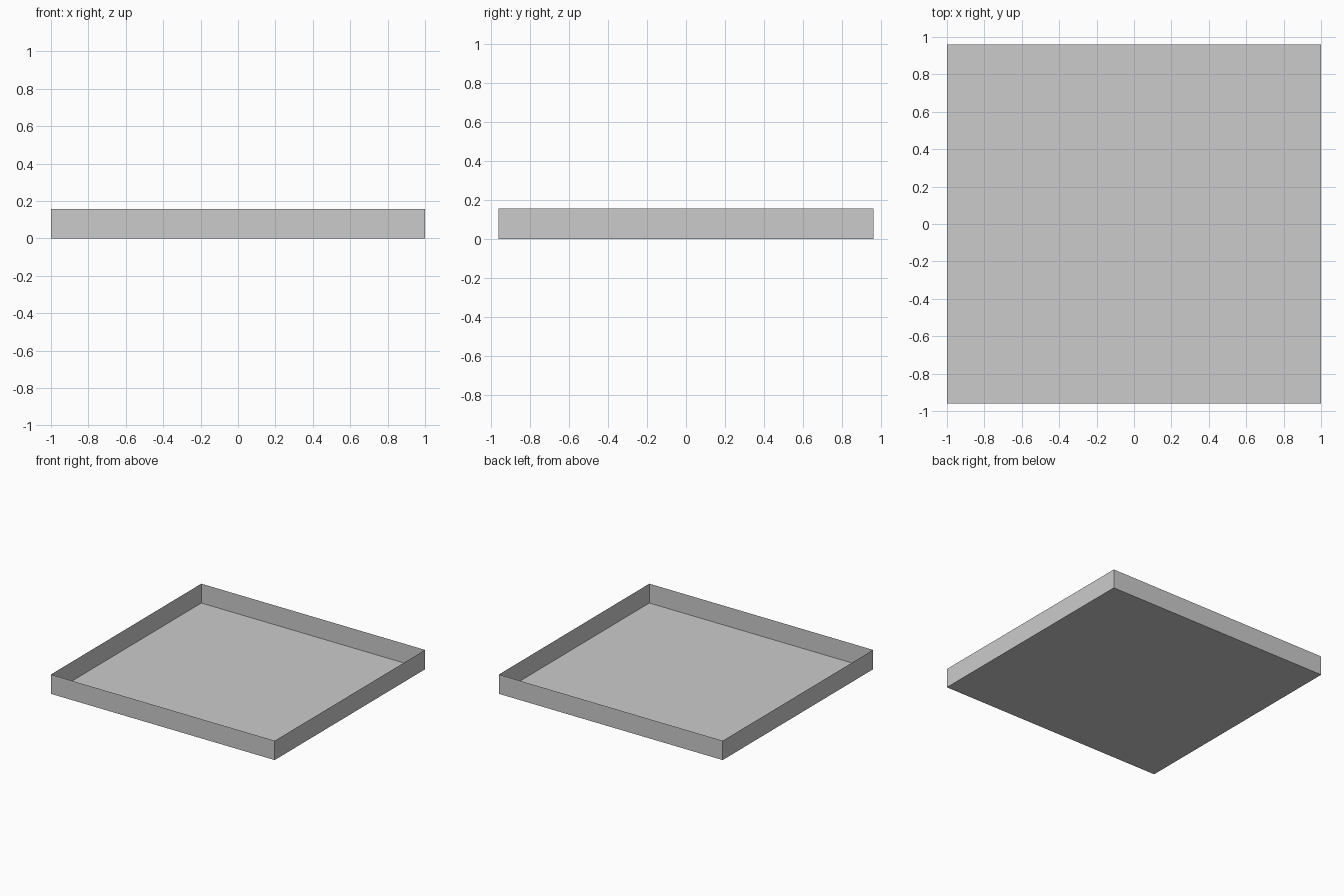
import bpy, bmesh
from mathutils import Matrix

if "Cube" in bpy.data.objects:
    bpy.data.objects.remove(bpy.data.objects["Cube"])

WIDTH, DEPTH, HEIGHT = 2.0, 1.92, 0.156

# Tray: a thin-sheet box, open at the top
bm = bmesh.new()
bmesh.ops.create_cube(bm, size=1.0, matrix=Matrix.Translation((0, 0, HEIGHT / 2))
                      @ Matrix.Diagonal((WIDTH, DEPTH, HEIGHT, 1)))
bm.normal_update()
lid = [f for f in bm.faces if f.normal.z > 0.5]
bmesh.ops.delete(bm, geom=lid, context='FACES_ONLY')

mesh = bpy.data.meshes.new("tray")
bm.to_mesh(mesh)
bm.free()
bpy.context.collection.objects.link(bpy.data.objects.new("tray", mesh))
